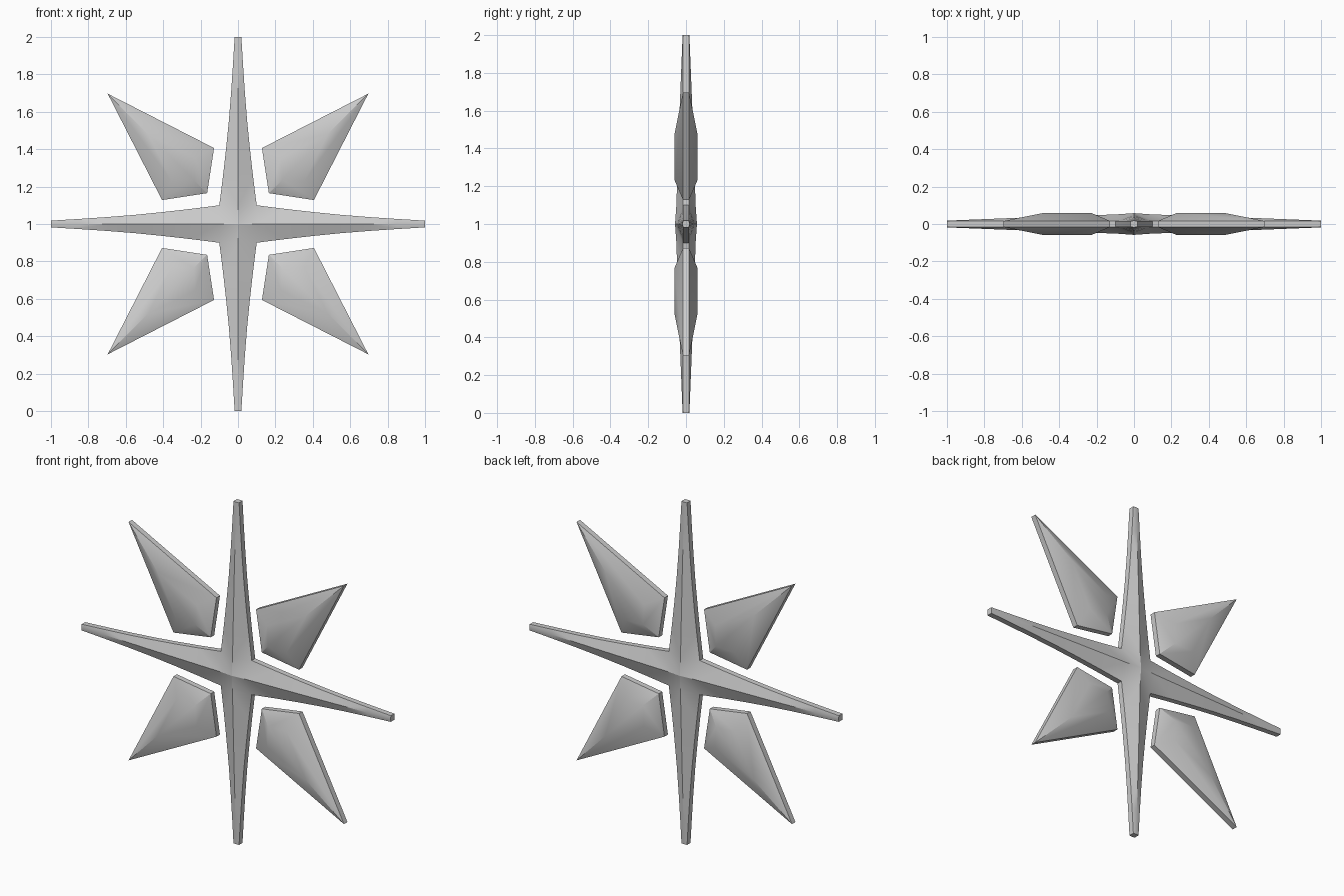
import bpy, bmesh
from math import radians, cos, sin, pi

if "Cube" in bpy.data.objects:
    bpy.data.objects.remove(bpy.data.objects["Cube"])


def finish(bm, name):
    bmesh.ops.remove_doubles(bm, verts=bm.verts, dist=0.0005)
    bmesh.ops.recalc_face_normals(bm, faces=bm.faces)
    mesh = bpy.data.meshes.new(name)
    bm.to_mesh(mesh)
    bm.free()
    ob = bpy.data.objects.new(name, mesh)
    bpy.context.collection.objects.link(ob)
    bpy.ops.object.select_all(action='DESELECT')
    ob.select_set(True)
    bpy.context.view_layer.objects.active = ob
    bpy.ops.object.shade_smooth_by_angle(angle=radians(30))
    return ob


RIM = 0.016

# Four-armed star: (distance, half width, ridge depth) along one arm
stations = [(0.10, 0.100, 0.051), (0.25, 0.081, 0.046), (0.40, 0.064, 0.041),
            (0.55, 0.049, 0.036), (0.70, 0.037, 0.030), (0.85, 0.027, 0.024),
            (1.00, 0.018, 0.018)]
bm = bmesh.new()
for k in range(4):
    c, s = cos(k * pi / 2), sin(k * pi / 2)

    def face(*pts):
        bm.faces.new([bm.verts.new((c * r - s * w, y, 1 + s * r + c * w))
                      for r, w, y in pts])

    for y in (-1, 1):
        for m in (-1, 1):
            # Centre facet
            face((0, 0, 0.058 * y), (0.1, 0, 0.051 * y), (0.1, 0.1 * m, RIM * y))
            # Sloped arm faces from ridge to rim
            for (r0, w0, d0), (r1, w1, d1) in zip(stations, stations[1:]):
                face((r0, 0, d0 * y), (r1, 0, d1 * y),
                     (r1, w1 * m, RIM * y), (r0, w0 * m, RIM * y))
    # Rim walls
    for m in (-1, 1):
        for (r0, w0, _), (r1, w1, _) in zip(stations, stations[1:]):
            face((r0, w0 * m, -RIM), (r1, w1 * m, -RIM),
                 (r1, w1 * m, RIM), (r0, w0 * m, RIM))
    # Blunt arm end
    r, w, d = stations[-1]
    face((r, -w, -RIM), (r, 0, -d), (r, w, -RIM), (r, w, RIM), (r, 0, d), (r, -w, RIM))
finish(bm, "star_cross")

# Kite-shaped gems between the arms, bevelled front and back
outer = [(0.697, 0.697), (0.128, 0.406), (0.165, 0.165), (0.406, 0.128)]
inner = [(0.48, 0.48), (0.23, 0.355), (0.236, 0.236), (0.355, 0.23)]
for name, sx, sz in (("upper_right_gem", 1, 1), ("upper_left_gem", -1, 1),
                     ("lower_right_gem", 1, -1), ("lower_left_gem", -1, -1)):
    bm = bmesh.new()
    rings = [[bm.verts.new((sx * x, y, 1 + sz * z)) for x, z in loop]
             for loop, y in ((inner, -0.06), (outer, -RIM), (outer, RIM), (inner, 0.06))]
    for a, b in zip(rings, rings[1:]):
        for i in range(4):
            j = (i + 1) % 4
            bm.faces.new((a[i], a[j], b[j], b[i]))
    bm.faces.new(rings[0])
    bm.faces.new(rings[-1])
    finish(bm, name)
